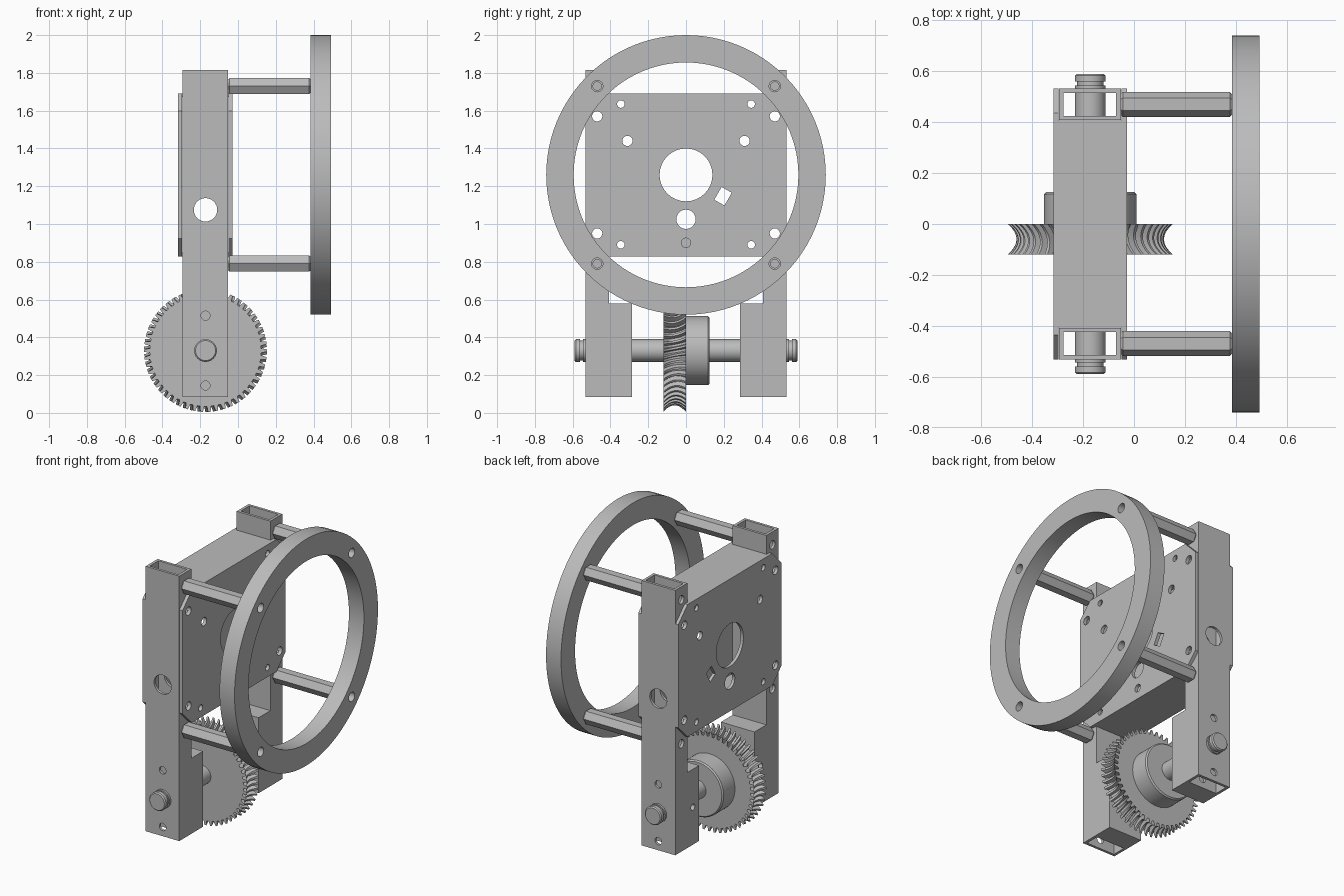
import bpy, bmesh
from math import pi, cos, sin, radians
from mathutils import Matrix, Vector

if "Cube" in bpy.data.objects:
    bpy.data.objects.remove(bpy.data.objects["Cube"])

steel = bpy.data.materials.new("machined_grey")
steel.use_nodes = True
GREY = (0.5, 0.5, 0.5, 1)
steel.diffuse_color = GREY
steel.node_tree.nodes["Principled BSDF"].inputs["Base Color"].default_value = GREY

AXIS = {"X": Matrix.Rotation(pi / 2, 4, "Y"), "Y": Matrix.Rotation(-pi / 2, 4, "X")}


def make(name, bm):
    """Turn a bmesh into a named grey object."""
    bmesh.ops.recalc_face_normals(bm, faces=bm.faces)
    mesh = bpy.data.meshes.new(name)
    bm.to_mesh(mesh)
    bm.free()
    mesh.materials.append(steel)
    obj = bpy.data.objects.new(name, mesh)
    bpy.context.scene.collection.objects.link(obj)
    return obj


def box(name, x, y, z, tilt=0, chamfer=0):
    """Box from ranges, optionally tilted about x or with its x edges chamfered."""
    bm = bmesh.new()
    bmesh.ops.create_cube(bm, size=1)
    size = [b - a for a, b in (x, y, z)]
    mid = Vector([(a + b) / 2 for a, b in (x, y, z)])
    place = Matrix.Translation(mid) @ Matrix.Rotation(tilt, 4, "X")
    bmesh.ops.transform(bm, matrix=place @ Matrix.Diagonal((*size, 1)), verts=bm.verts)
    if chamfer:
        edges = [e for e in bm.edges
                 if abs(e.verts[0].co.x - e.verts[1].co.x) > size[0] / 2]
        bmesh.ops.bevel(bm, geom=edges, offset=chamfer, segments=1, affect="EDGES")
    return make(name, bm)


def lathe(name, profile, axis, centre, sides=48, turn=0):
    """Closed solid of revolution from (position, radius) pairs."""
    bm = bmesh.new()
    rings = []
    for pos, r in profile:
        rings.append([bm.verts.new((r * cos(turn + 2 * pi * i / sides),
                                    r * sin(turn + 2 * pi * i / sides), pos))
                      for i in range(sides)])
    skin(bm, rings)
    bmesh.ops.transform(bm, matrix=Matrix.Translation(centre) @ AXIS[axis], verts=bm.verts)
    return make(name, bm)


def skin(bm, rings):
    n = len(rings[0])
    for a, b in zip(rings, rings[1:]):
        for i in range(n):
            j = (i + 1) % n
            bm.faces.new((a[i], a[j], b[j], b[i]))
    bm.faces.new(rings[0])
    bm.faces.new(rings[-1])


def rod(axis, centre, r, length):
    return lathe("cutter", [(-length / 2, r), (length / 2, r)], axis, centre, 32)


def cut(obj, cutters):
    """Subtract the cutters, apply, and remove them."""
    for c in cutters:
        m = obj.modifiers.new("cut", "BOOLEAN")
        m.operation, m.solver, m.object = "DIFFERENCE", "EXACT", c
    bpy.context.view_layer.update()
    graph = bpy.context.evaluated_depsgraph_get()
    mesh = bpy.data.meshes.new_from_object(obj.evaluated_get(graph))
    obj.modifiers.clear()
    obj.data = mesh
    mesh.name = obj.name
    for c in cutters:
        bpy.data.objects.remove(c)
    return obj


CX, GEAR_Z, RING_Z = -0.172, 0.33, 1.26
RAIL_X = (-0.295, -0.052)
POST_Y, POST_Z = 0.47, (0.79, 1.73)


def span(side, a, b):
    return tuple(sorted((side * a, side * b)))


# Hollow rails with a solid bearing block at each foot
for side, label in ((-1, "front"), (1, "back")):
    rail = box(label + "_rail", RAIL_X, span(side, 0.408, 0.532), (0.085, 1.815))
    cutters = [box("cutter", (-0.277, -0.07), span(side, 0.425, 0.515), (0, 2))]
    cutters += [rod("X", (CX, side * POST_Y, z), 0.027, 1) for z in (*POST_Z, 0.95, 1.57)]
    cutters += [rod("Y", (CX, side * POST_Y, z), r, 0.4)
                for z, r in ((0.145, 0.024), (0.515, 0.024), (1.075, 0.062))]
    cut(rail, cutters)
    block = box(label + "_bearing_block", RAIL_X, span(side, 0.286, 0.408), (0.085, 0.578))
    cut(block, [rod("X", (RAIL_X[0], side * 0.35, GEAR_Z), 0.02, 0.1)])

# Folded gearbox housing, open at the rails
housing = box("gearbox_housing", (-0.317, -0.028), (-0.532, 0.532), (0.828, 1.692),
              chamfer=0.095)
inner = (-0.297, -0.05)
cutters = [box("cutter", inner, (-0.6, 0.6), (0.848, 1.672))]
cutters += [box("cutter", inner, span(s, 0.408, 0.6), (0.7, 1.8)) for s in (-1, 1)]
cutters += [rod("X", (CX, 0, RING_Z), 0.14, 1), rod("X", (CX, 0, 1.025), 0.051, 1),
            rod("X", (0, 0, 0.9), 0.025, 0.2),
            box("cutter", (-0.5, 0.2), (0.165, 0.227), (1.108, 1.186), tilt=radians(-30))]
for s in (-1, 1):
    for y, z, r in ((0.47, 1.57, 0.027), (0.47, 0.95, 0.027), (0.31, 1.44, 0.027),
                    (0.345, 1.635, 0.02), (0.345, 0.89, 0.02)):
        cutters.append(rod("X", (CX, s * y, z), r, 1))
cut(housing, cutters)

# Mounting ring
ring = lathe("mounting_ring", [(0.385, 0.74), (0.493, 0.74)], "X", (0, 0, RING_Z), 96)
cutters = [lathe("cutter", [(0, 0.595), (1, 0.595)], "X", (0, 0, RING_Z), 96)]
cutters += [rod("X", (0.4, s * POST_Y, z), 0.03, 0.5) for s in (-1, 1) for z in POST_Z]
cut(ring, cutters)

# Hexagonal standoffs with chamfered ends and a threaded bore
for s, label in ((-1, "front"), (1, "back")):
    for z, level in zip(POST_Z, ("lower", "upper")):
        post = lathe(f"{label}_{level}_standoff",
                     [(-0.052, 0.041), (-0.044, 0.049), (0.377, 0.049), (0.385, 0.041)],
                     "X", (0, s * POST_Y, z), 6, pi / 2)
        cut(post, [rod("X", (0.385, s * POST_Y, z), 0.022, 0.2)])

# Axle with retaining grooves
half = [(0.59, 0.053), (0.583, 0.06), (0.56, 0.06), (0.56, 0.052), (0.545, 0.052), (0.545, 0.06)]
lathe("axle", [(-p, r) for p, r in half] + half[::-1], "Y", (CX, 0, GEAR_Z))

# Throated worm wheel with slightly slanted teeth, and its hub
TEETH, LAYERS = 50, 10
bm = bmesh.new()
rings = []
for k in range(LAYERS + 1):
    t = 2 * k / LAYERS - 1
    tip = 0.325 - 0.035 * (1 - t * t)
    loop = []
    for i in range(TEETH):
        for step, depth in ((0.0, 0.03), (0.16, 0.0), (0.48, 0.0), (0.64, 0.03)):
            a = 2 * pi * (i + step) / TEETH + 0.04 * t
            r = tip - depth
            loop.append(bm.verts.new((CX + r * cos(a), -0.06 + 0.06 * t, GEAR_Z + r * sin(a))))
    rings.append(loop)
skin(bm, rings)
make("worm_wheel", bm)
lathe("wheel_hub", [(-0.01, 0.182), (0.117, 0.182), (0.125, 0.174)], "Y", (CX, 0, GEAR_Z), 64)

# Smooth the round surfaces, keeping hard edges
bpy.ops.object.select_all(action="DESELECT")
for obj in bpy.context.scene.objects:
    if obj.type == "MESH":
        obj.select_set(True)
        bpy.context.view_layer.objects.active = obj
bpy.ops.object.shade_smooth_by_angle(angle=radians(30))
